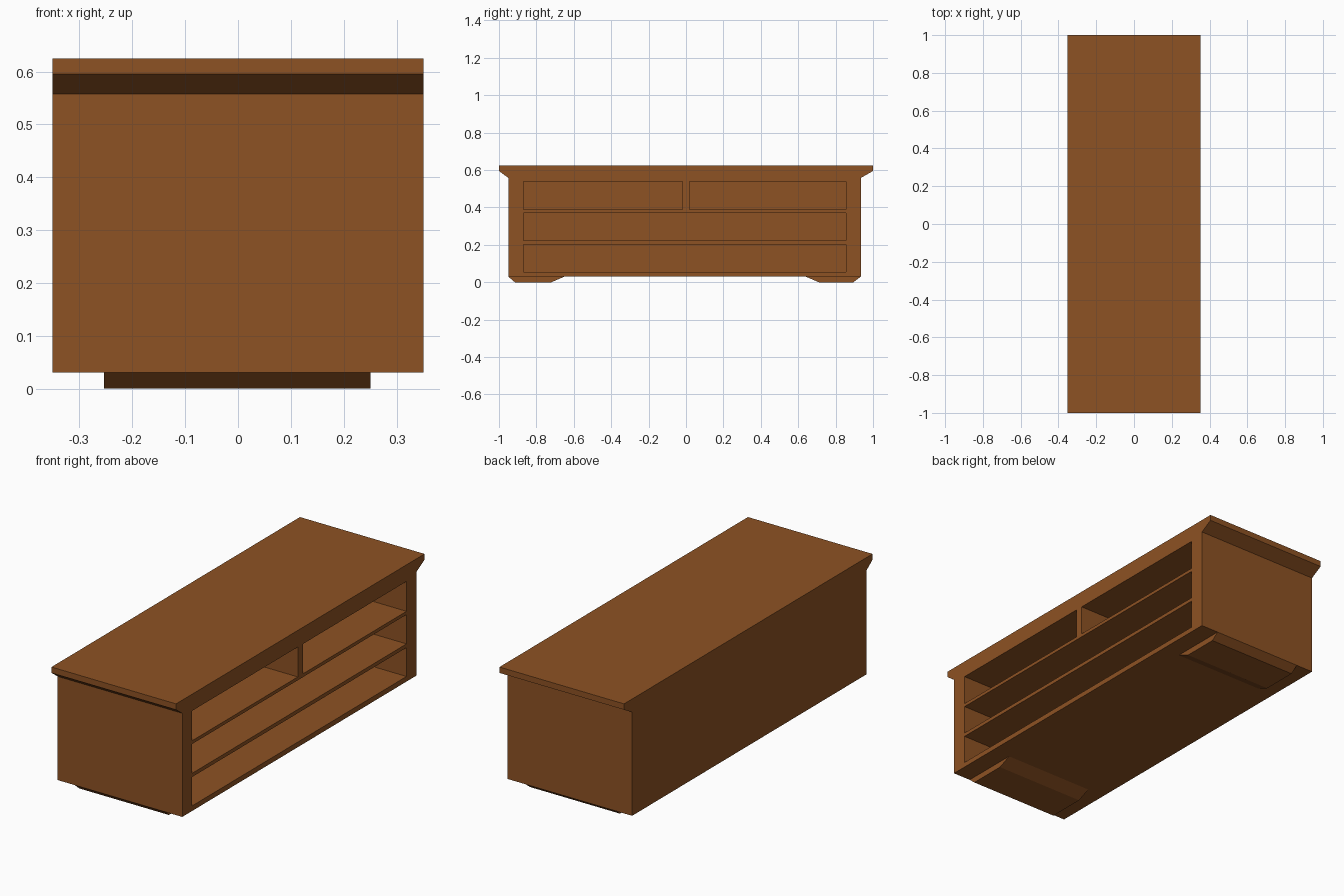
import bpy, bmesh

if "Cube" in bpy.data.objects:
    bpy.data.objects.remove(bpy.data.objects["Cube"])

wood = bpy.data.materials.new("brown wood")
wood.diffuse_color = (0.27, 0.085, 0.017, 1)
wood.use_nodes = True
wood.node_tree.nodes["Principled BSDF"].inputs["Base Color"].default_value = wood.diffuse_color


def prism(name, profile, x0, x1):
    """Extrude a (y, z) outline along x."""
    bm = bmesh.new()
    face = bm.faces.new([bm.verts.new((x0, y, z)) for y, z in profile])
    ext = bmesh.ops.extrude_face_region(bm, geom=[face])
    verts = [v for v in ext["geom"] if isinstance(v, bmesh.types.BMVert)]
    bmesh.ops.translate(bm, verts=verts, vec=(x1 - x0, 0, 0))
    bmesh.ops.recalc_face_normals(bm, faces=bm.faces)
    mesh = bpy.data.meshes.new(name)
    bm.to_mesh(mesh)
    bm.free()
    mesh.materials.append(wood)
    obj = bpy.data.objects.new(name, mesh)
    bpy.context.collection.objects.link(obj)
    return obj


# Cabinet body with the flared, overhanging top
cabinet = prism("cabinet", [(-0.95, 0.03), (0.935, 0.03), (0.935, 0.558), (1.0, 0.595),
                            (1.0, 0.625), (-1.0, 0.625), (-1.0, 0.595), (-0.95, 0.558)],
                -0.351, 0.351)

# Open compartments on the long side: two on top, two full-width rows below
bays = [(-0.87, -0.02, 0.388, 0.54), (0.02, 0.855, 0.388, 0.54),
        (-0.87, 0.855, 0.222, 0.371), (-0.87, 0.855, 0.056, 0.203)]
cutters = []
for y0, y1, z0, z1 in bays:
    cutter = prism("bay_cutter", [(y0, z0), (y1, z0), (y1, z1), (y0, z1)], -0.31, 0.4)
    cutter.hide_render = True
    mod = cabinet.modifiers.new("bay", 'BOOLEAN')
    mod.operation = 'DIFFERENCE'
    mod.solver = 'EXACT'
    mod.object = cutter
    cutters.append(cutter)

# Bake the cuts and drop the helpers
bpy.context.view_layer.update()
baked = bpy.data.meshes.new_from_object(cabinet.evaluated_get(bpy.context.evaluated_depsgraph_get()))
cabinet.modifiers.clear()
cabinet.data = baked
for cutter in cutters:
    bpy.data.objects.remove(cutter)

# Tapered feet under both ends
prism("front_foot", [(-0.95, 0.03), (-0.915, 0.0), (-0.72, 0.0), (-0.65, 0.03)], -0.254, 0.251)
prism("back_foot", [(0.64, 0.03), (0.71, 0.0), (0.895, 0.0), (0.935, 0.03)], -0.254, 0.251)
